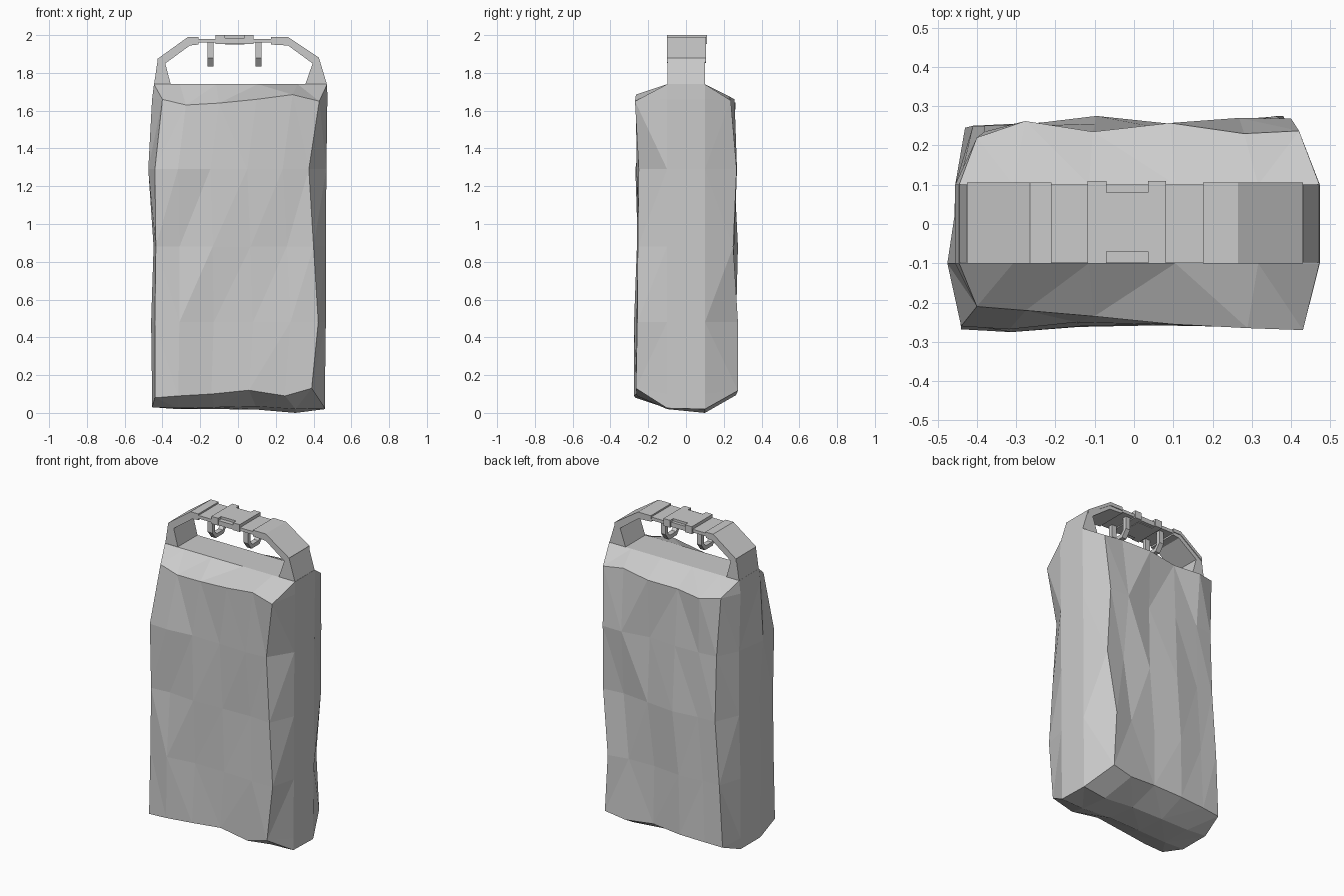
import bpy, bmesh

cube = bpy.data.objects.get("Cube")
if cube:
    bpy.data.objects.remove(cube)

grey = bpy.data.materials.new("plain_grey")
grey.use_nodes = True
tone = (0.6, 0.6, 0.6, 1)
grey.diffuse_color = tone
grey.node_tree.nodes["Principled BSDF"].inputs["Base Color"].default_value = tone


def finish(bm, name):
    bmesh.ops.recalc_face_normals(bm, faces=bm.faces)
    mesh = bpy.data.meshes.new(name)
    bm.to_mesh(mesh)
    bm.free()
    mesh.materials.append(grey)
    obj = bpy.data.objects.new(name, mesh)
    bpy.context.collection.objects.link(obj)
    return obj


def extrude(name, outline, start, end, axis="y"):
    """Solid from an outline: x-z pairs along y, or y-z pairs along x."""
    def place(u, z, depth):
        return (u, depth, z) if axis == "y" else (depth, u, z)

    bm = bmesh.new()
    a = [bm.verts.new(place(u, z, start)) for u, z in outline]
    b = [bm.verts.new(place(u, z, end)) for u, z in outline]
    bm.faces.new(a)
    bm.faces.new(b)
    for i in range(len(a)):
        j = (i + 1) % len(a)
        bm.faces.new((a[i], a[j], b[j], b[i]))
    return finish(bm, name)


def box(name, x0, x1, y0, y1, z0, z1):
    return extrude(name, [(x0, z0), (x1, z0), (x1, z1), (x0, z1)], y0, y1)


# Bag body: rings of six columns on front and back, two on each side
COLUMNS = (0, 0.15, 0.36, 0.6, 0.83, 1)
FLAT = (0,) * 6
# height, front x pair, back x pair, side x pair at right (front, back), side x at left
LEVELS = [
    (0.10, -0.44, 0.39, -0.43, 0.38, -0.455, -0.455, 0.46),
    (0.48, -0.44, 0.425, -0.41, 0.36, -0.46, -0.455, 0.465),
    (0.88, -0.435, 0.40, -0.38, 0.41, -0.447, -0.445, 0.465),
    (1.29, -0.44, 0.375, -0.38, 0.40, -0.475, -0.445, 0.468),
    (1.66, -0.40, 0.43, -0.40, 0.42, -0.455, -0.455, 0.473),
]
# Dents: depth of every column, level by level
FRONT_Y = [
    (-0.268, -0.275, -0.262, -0.258, -0.26, -0.265),
    (-0.255, -0.275, -0.25, -0.252, -0.262, -0.258),
    (-0.255, -0.243, -0.26, -0.25, -0.243, -0.255),
    (-0.26, -0.268, -0.25, -0.255, -0.262, -0.25),
    (-0.21, -0.22, -0.235, -0.255, -0.265, -0.27),
]
BACK_Y = [
    (0.245, 0.255, 0.262, 0.25, 0.265, 0.275),
    (0.25, 0.25, 0.265, 0.245, 0.25, 0.275),
    (0.25, 0.255, 0.275, 0.255, 0.235, 0.25),
    (0.235, 0.25, 0.255, 0.24, 0.27, 0.268),
    (0.22, 0.262, 0.235, 0.257, 0.23, 0.237),
]
# Wavy bottom and shoulder edges
WAVES = [(-0.02, -0.01, 0, 0.02, -0.01, 0.03), FLAT, FLAT, FLAT,
         (0, -0.03, -0.02, 0, 0.025, -0.01)]


def make_ring(bm, level, front_y, back_y, wave):
    z, fl, fr, bl, br, right_front, right_back, left = level
    front = [(fl + (fr - fl) * t, y, z + w)
             for t, y, w in zip(COLUMNS, front_y, wave)]
    back = [(bl + (br - bl) * t, y, z + w * 0.6)
            for t, y, w in zip(COLUMNS, back_y, wave)]
    sides = [(left, -0.1, z), (left, 0.1, z)]
    ends = [(right_back, 0.1, z), (right_front, -0.1, z)]
    return [bm.verts.new(p) for p in front + sides + back[::-1] + ends]


def end_ring(bm, xl, xr, front_z, back_z):
    """Narrow closing ring whose corners coincide with its side points."""
    xs = [xl + (xr - xl) * t for t in COLUMNS]
    front = [(x, -0.1, z) for x, z in zip(xs, front_z)]
    back = [(x, 0.1, z) for x, z in zip(xs, back_z)]
    pts = front + [front[-1], back[-1]] + back[::-1] + [back[0], front[0]]
    return [bm.verts.new(p) for p in pts]


bm = bmesh.new()
rings = [end_ring(bm, -0.455, 0.46, (0.03, 0.025, 0.03, 0.035, 0.02, 0.025),
                  (0.03, 0.02, 0.02, 0.018, 0.0, 0.02))]
rings += [make_ring(bm, *rows) for rows in zip(LEVELS, FRONT_Y, BACK_Y, WAVES)]
rings.append(end_ring(bm, -0.445, 0.472, [1.74] * 6, [1.74] * 6))
for low, high in zip(rings, rings[1:]):
    for i in range(16):
        j = (i + 1) % 16
        bm.faces.new((low[i], low[j], high[j], high[i]))
for ring in (rings[0], rings[-1]):
    for i in range(5):
        bm.faces.new((ring[i], ring[i + 1], ring[12 - i], ring[13 - i]))
bmesh.ops.remove_doubles(bm, verts=bm.verts, dist=0.0005)
bmesh.ops.triangulate(bm, faces=bm.faces, quad_method="SHORT_EDGE")
finish(bm, "bag_body")

# Handle legs rising from the rolled top, each with a slightly wider cover band
LEGS = {
    "right": ([(-0.445, 1.735), (-0.425, 1.87), (-0.265, 1.985), (-0.21, 1.985)],
              [(-0.21, 1.95), (-0.255, 1.945), (-0.385, 1.85), (-0.355, 1.735)]),
    "left": ([(0.472, 1.735), (0.43, 1.875), (0.265, 1.985), (0.175, 1.985)],
             [(0.175, 1.95), (0.265, 1.945), (0.395, 1.85), (0.355, 1.735)]),
}
for side, (outer, inner) in LEGS.items():
    extrude(side + "_handle_leg", outer + inner, -0.098, 0.1)
    top = [(x, z + 0.005) for x, z in outer[1:]]
    under = [(x, z - 0.022) for x, z in top[::-1]]
    extrude(side + "_handle_cover", top + under, -0.1, 0.105)

# Thin strap across the top
box("handle_strap", -0.23, 0.2, -0.098, 0.1, 1.96, 1.98)

# Buckle: two wide ends flush with a narrower middle
box("buckle_right_end", -0.118, -0.07, -0.1, 0.11, 1.953, 2.0)
box("buckle_left_end", 0.035, 0.082, -0.1, 0.11, 1.953, 2.0)
box("buckle_middle", -0.07, 0.035, -0.07, 0.08, 1.95, 2.0)
box("buckle_core", -0.07, 0.035, -0.098, 0.1, 1.955, 1.985)

# Hanging loops under the strap, with chamfered bottoms
LOOP = [(-0.075, 1.88), (-0.04, 1.835), (0.04, 1.835), (0.075, 1.88),
        (0.05, 1.88), (0.03, 1.86), (-0.03, 1.86), (-0.05, 1.88)]
for side, x in (("right", -0.145), ("left", 0.108)):
    extrude(side + "_loop_bottom", LOOP, x - 0.016, x + 0.016, "x")
    for label, y in (("front", -0.0625), ("back", 0.0625)):
        box(f"{side}_{label}_loop_bar", x - 0.016, x + 0.016,
            y - 0.0125, y + 0.0125, 1.88, 1.97)
